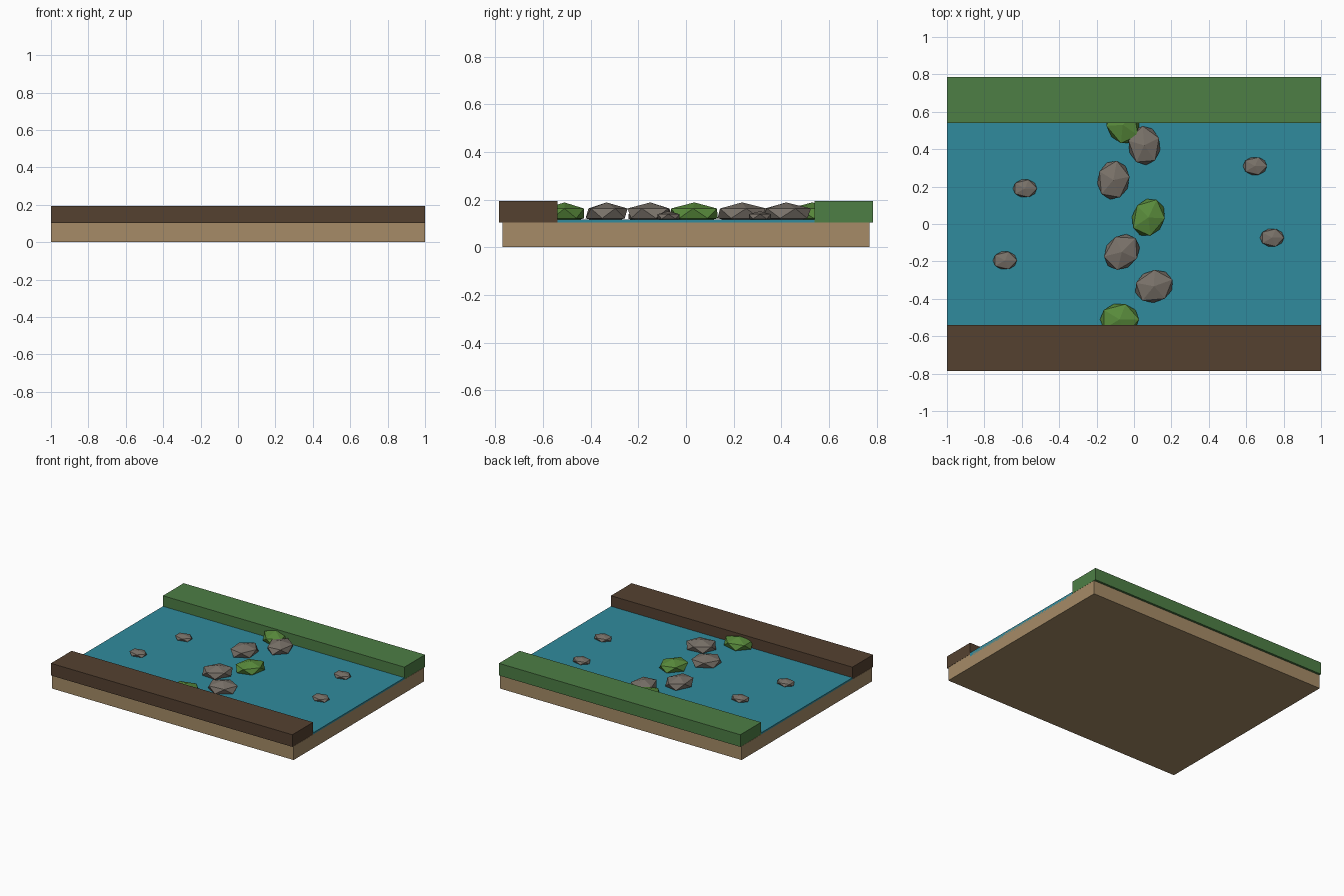
import bpy, bmesh, math
from mathutils import Matrix

if "Cube" in bpy.data.objects:
    bpy.data.objects.remove(bpy.data.objects["Cube"])


def material(name, rgb):
    m = bpy.data.materials.new(name)
    m.diffuse_color = (*rgb, 1)
    m.use_nodes = True
    m.node_tree.nodes["Principled BSDF"].inputs["Base Color"].default_value = m.diffuse_color
    return m


SAND = material("sand", (0.38, 0.26, 0.135))
WATER = material("water", (0.03, 0.26, 0.34))
SOIL = material("soil", (0.09, 0.053, 0.03))
GRASS = material("grass", (0.075, 0.21, 0.06))
STONE = material("stone", (0.19, 0.165, 0.14))
MOSS = material("moss", (0.1, 0.26, 0.045))


def finish(name, bm, mat):
    me = bpy.data.meshes.new(name)
    bm.to_mesh(me)
    bm.free()
    me.materials.append(mat)
    ob = bpy.data.objects.new(name, me)
    bpy.context.collection.objects.link(ob)
    return ob


def slab(name, y0, y1, z0, z1, mat):
    bm = bmesh.new()
    bmesh.ops.create_cube(bm, size=1)
    bmesh.ops.scale(bm, vec=(2, y1 - y0, z1 - z0), verts=bm.verts)
    ob = finish(name, bm, mat)
    ob.location = (0, (y0 + y1) / 2, (z0 + z1) / 2)


def rock(name, x, y, z, size, angle, mat):
    # Flattened low-poly boulder, long axis turned by angle
    bm = bmesh.new()
    bmesh.ops.create_icosphere(bm, subdivisions=1, radius=1)
    bmesh.ops.transform(bm, matrix=Matrix.Diagonal((*size, 1)), verts=bm.verts)
    ob = finish(name, bm, mat)
    ob.location = (x, y, z)
    ob.rotation_euler.z = math.radians(angle)


# Bed, water and the two banks
slab("river_bed", -0.77, 0.77, 0, 0.103, SAND)
slab("water", -0.54, 0.54, 0.085, 0.116, WATER)
slab("soil_bank", -0.785, -0.54, 0.104, 0.195, SOIL)
slab("grass_bank", 0.54, 0.785, 0.104, 0.195, GRASS)

# Stepping stones across the stream
stones = [(-0.077, -0.51, 0, MOSS), (0.107, -0.333, 20, STONE),
          (-0.065, -0.15, 45, STONE), (0.077, 0.035, 65, MOSS),
          (-0.11, 0.235, 80, STONE), (0.055, 0.42, 95, STONE),
          (-0.06, 0.53, 115, MOSS)]
for i, (x, y, a, mat) in enumerate(stones):
    rock(f"stepping_stone_{i + 1}", x, y, 0.142, (0.117, 0.096, 0.046), a, mat)

# Loose pebbles
for i, (x, y) in enumerate([(-0.583, 0.19), (0.647, 0.31), (-0.69, -0.195), (0.738, -0.073)]):
    rock(f"pebble_{i + 1}", x, y, 0.129, (0.072, 0.055, 0.022), 0, STONE)
